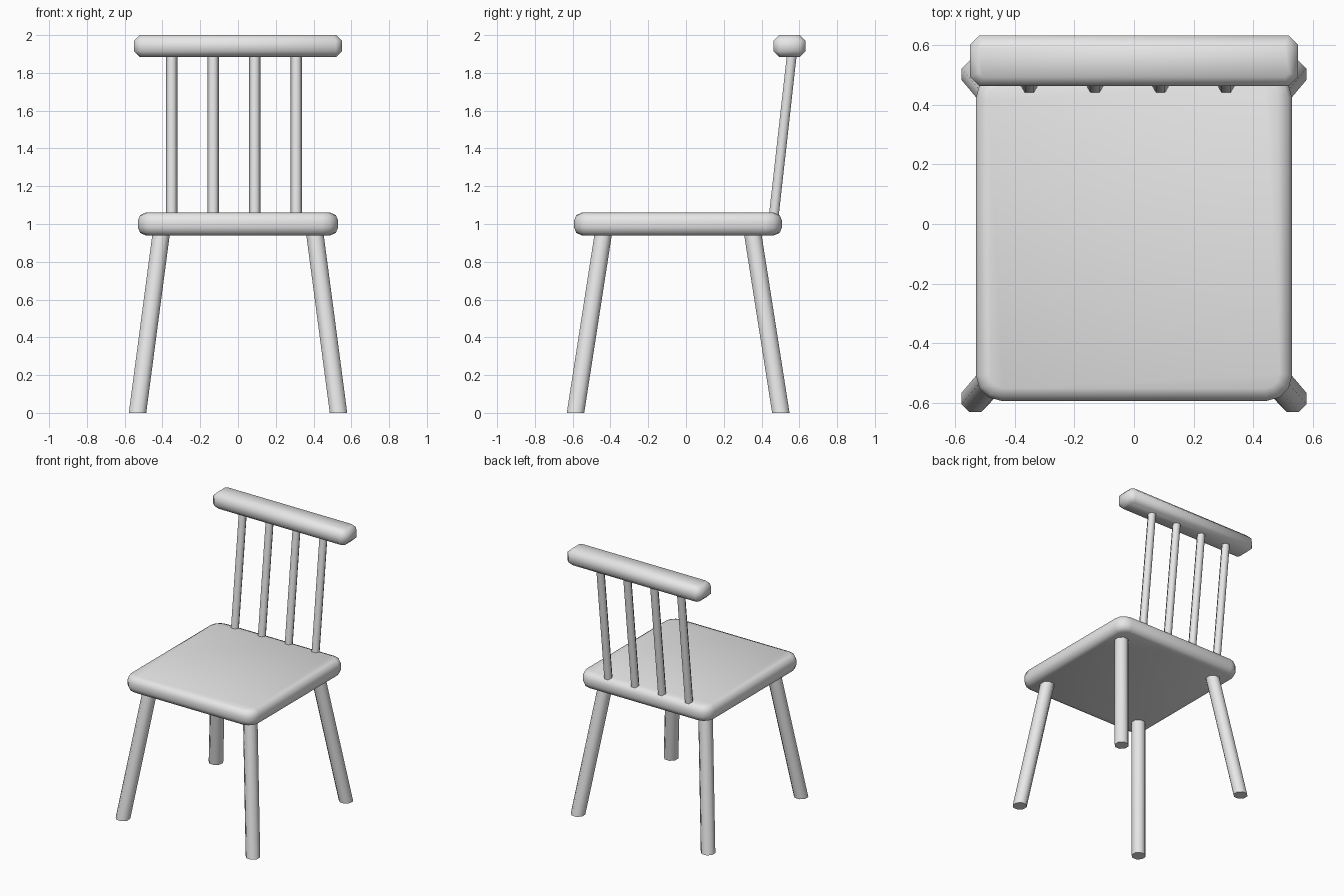
import bpy
import bmesh
import math
from mathutils import Matrix, Vector

cube = bpy.data.objects.get("Cube")
if cube:
    bpy.data.objects.remove(cube, do_unlink=True)

# Single plain grey finish
GREY = (0.8, 0.8, 0.8, 1.0)
grey = bpy.data.materials.new("plain_grey")
grey.use_nodes = True
grey.diffuse_color = GREY
grey.node_tree.nodes["Principled BSDF"].inputs["Base Color"].default_value = GREY


def finish(name, bm):
    bmesh.ops.recalc_face_normals(bm, faces=bm.faces)
    mesh = bpy.data.meshes.new(name)
    bm.to_mesh(mesh)
    bm.free()
    mesh.materials.append(grey)
    obj = bpy.data.objects.new(name, mesh)
    bpy.context.collection.objects.link(obj)
    bpy.ops.object.select_all(action="DESELECT")
    obj.select_set(True)
    bpy.context.view_layer.objects.active = obj
    bpy.ops.object.shade_smooth_by_angle(angle=math.radians(65))
    return obj


def rounded_slab(name, low, high, corner, corner_segments, rim, rim_segments):
    """Box with rounded upright corners and softened top and bottom rims."""
    low, high = Vector(low), Vector(high)
    bm = bmesh.new()
    place = Matrix.Translation((low + high) / 2) @ Matrix.Diagonal((*(high - low), 1))
    bmesh.ops.create_cube(bm, size=1, matrix=place)

    uprights = [e for e in bm.edges if abs(e.verts[0].co.z - e.verts[1].co.z) > 0.01]
    bmesh.ops.bevel(bm, geom=uprights, offset=corner, segments=corner_segments,
                    profile=0.5, affect="EDGES")
    rims = [e for e in bm.edges if abs(e.verts[0].co.z - e.verts[1].co.z) < 0.001]
    bmesh.ops.bevel(bm, geom=rims, offset=rim, segments=rim_segments,
                    profile=0.5, affect="EDGES")
    return finish(name, bm)


def slanted_post(name, bottom, top, radius, sides, turn=0.0):
    """Leaning post whose two ends are cut level."""
    bm = bmesh.new()
    rings = []
    for centre in (Vector(bottom), Vector(top)):
        ring = []
        for i in range(sides):
            a = turn + math.tau * i / sides
            ring.append(bm.verts.new(centre + Vector((math.cos(a), math.sin(a), 0)) * radius))
        rings.append(ring)
    for i in range(sides):
        j = (i + 1) % sides
        bm.faces.new((rings[0][i], rings[0][j], rings[1][j], rings[1][i]))
    for ring in rings:
        bm.faces.new(ring)
    return finish(name, bm)


# Seat and top rail
rounded_slab("seat", (-0.53, -0.593, 0.94), (0.53, 0.508, 1.06), 0.085, 3, 0.042, 2)
rounded_slab("top_rail", (-0.55, 0.462, 1.885), (0.55, 0.633, 2.0), 0.032, 1, 0.03, 1)

# Splayed legs, their tops buried in the seat
for side, sx in (("left", 1), ("right", -1)):
    for end, foot_y, top_y in (("front", -0.585, -0.43), ("back", 0.502, 0.345)):
        slanted_post(f"{end}_{side}_leg", (sx * 0.532, foot_y, 0),
                     (sx * 0.4, top_y, 1.0), 0.05, 8, math.pi / 8)

# Leaning back spindles, slightly off centre
for i in range(4):
    slanted_post(f"back_spindle_{i + 1}", (-0.351 + 0.22 * i, 0.46, 1.0),
                 (-0.351 + 0.22 * i, 0.565, 1.94), 0.03, 6)
